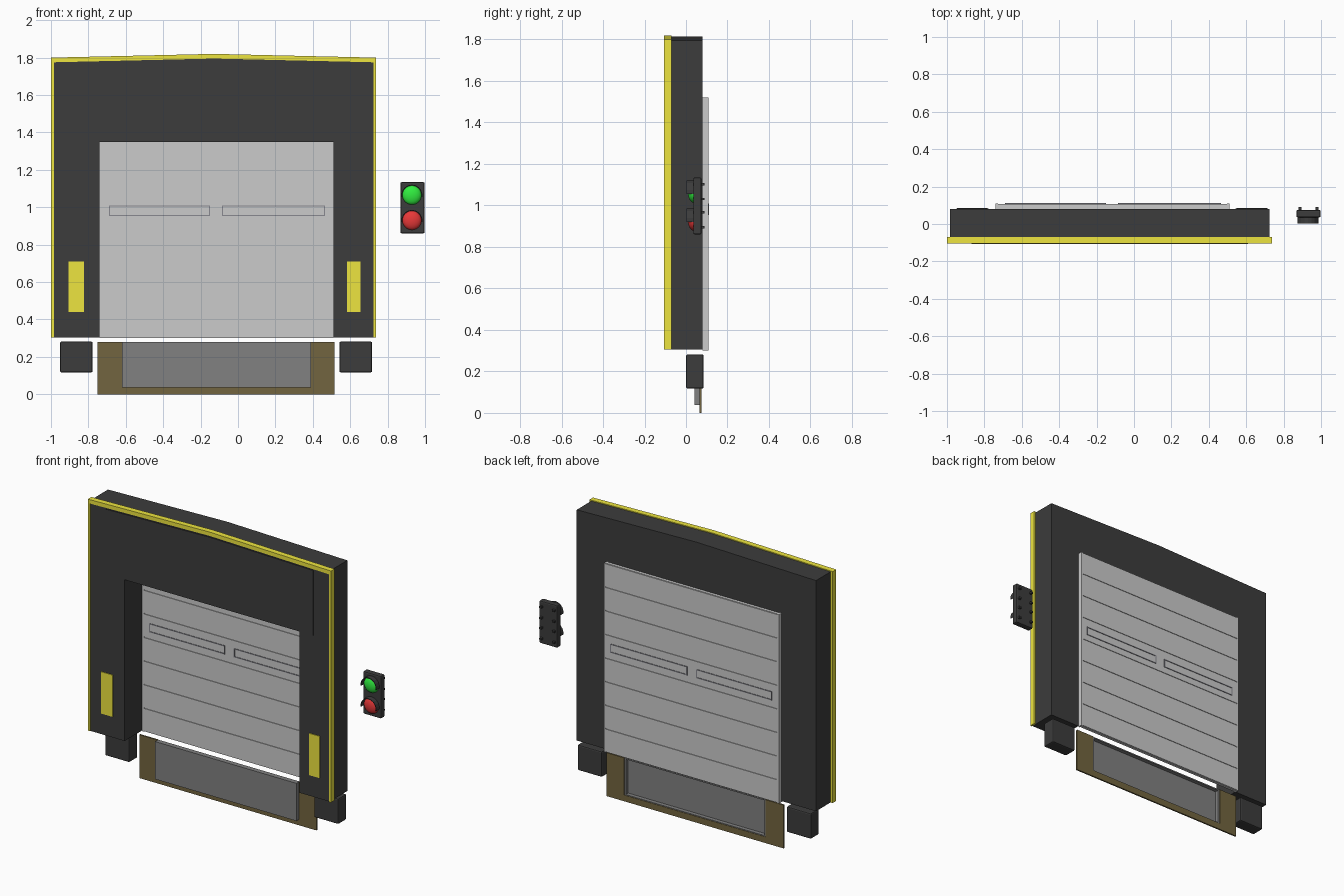
import bpy, bmesh, math
from mathutils import Matrix

if "Cube" in bpy.data.objects:
    bpy.data.objects.remove(bpy.data.objects["Cube"])


def mat(name, r, g, b):
    m = bpy.data.materials.new(name)
    m.diffuse_color = (r, g, b, 1)
    m.use_nodes = True
    m.node_tree.nodes["Principled BSDF"].inputs["Base Color"].default_value = m.diffuse_color
    return m


BLACK = mat("black", 0.045, 0.045, 0.045)
YELLOW = mat("yellow", 0.85, 0.78, 0.05)
BROWN = mat("brown", 0.17, 0.13, 0.05)
DARK = mat("dark_grey", 0.22, 0.22, 0.22)
GREY = mat("door_grey", 0.69, 0.69, 0.69)
TRIM = mat("window_trim", 0.25, 0.25, 0.28)
GREEN = mat("green", 0.03, 0.85, 0.05)
RED = mat("red", 0.8, 0.04, 0.04)


def finish(bm, name, m, bevel=0, smooth=False):
    bmesh.ops.recalc_face_normals(bm, faces=bm.faces)
    me = bpy.data.meshes.new(name)
    bm.to_mesh(me)
    bm.free()
    ob = bpy.data.objects.new(name, me)
    bpy.context.collection.objects.link(ob)
    me.materials.append(m)
    if bevel:
        mod = ob.modifiers.new("bevel", 'BEVEL')
        mod.width, mod.segments = bevel, 2
    if smooth:
        for p in me.polygons:
            p.use_smooth = True
    return ob


def boxes(name, m, *spans, bevel=0):
    # one object from boxes given as (x0, x1, y0, y1, z0, z1)
    bm = bmesh.new()
    for x0, x1, y0, y1, z0, z1 in spans:
        mx = Matrix.Translation(((x0 + x1) / 2, (y0 + y1) / 2, (z0 + z1) / 2))
        mx = mx @ Matrix.Diagonal((x1 - x0, y1 - y0, z1 - z0, 1))
        bmesh.ops.create_cube(bm, size=1, matrix=mx)
    return finish(bm, name, m, bevel)


def prism(name, m, outline, y0, y1, smooth=False):
    # front-view outline extruded in depth
    bm = bmesh.new()
    f = bm.faces.new([bm.verts.new((x, y0, z)) for x, z in outline])
    r = bmesh.ops.extrude_face_region(bm, geom=[f])
    for v in r["geom"]:
        if isinstance(v, bmesh.types.BMVert):
            v.co.y = y1
    return finish(bm, name, m)


# Shelter: side posts, gabled header and front curtain
for side, x0, x1 in (("left", -0.985, -0.74), ("right", 0.51, 0.725)):
    boxes(side + "_post", BLACK, (x0, x1, -0.07, 0.08, 0.305, 1.567))
    boxes(side + "_curtain", BLACK, (x0, x1, -0.1, -0.07, 0.305, 1.35))
prism("header_box", BLACK, [(-0.985, 1.5), (0.725, 1.5), (0.725, 1.795),
                            (-0.13, 1.815), (-0.985, 1.795)], -0.07, 0.08)
prism("header_curtain", BLACK, [(-0.985, 1.35), (0.725, 1.35), (0.725, 1.775),
                                (-0.13, 1.795), (-0.985, 1.775)], -0.1, -0.07)
prism("header_flap", BLACK, [(-0.87, 1.35), (0.61, 1.35), (0.61, 1.77),
                             (-0.13, 1.787), (-0.87, 1.77)], -0.106, -0.1)

# Yellow edge trim and guide markers
prism("edge_trim", YELLOW, [
    (-1, 0.305), (-0.985, 0.305), (-0.985, 1.775), (-0.13, 1.795), (0.725, 1.775),
    (0.725, 0.305), (0.738, 0.305), (0.738, 1.8), (-0.13, 1.82), (-1, 1.8)], -0.105, -0.069)
boxes("guide_markers", YELLOW, (-0.905, -0.823, -0.105, -0.099, 0.44, 0.71),
      (0.582, 0.655, -0.105, -0.099, 0.44, 0.71))

# Sectional door: core, side stiles and eight panels
rows, z0, h = 8, 0.3, 0.1525
boxes("door_core", GREY, (-0.74, 0.51, 0.085, 0.104, z0, z0 + rows * h))
boxes("door_panels", GREY, *[(-0.728, 0.498, 0.081, 0.108, z0 + i * h + 0.003,
                              z0 + (i + 1) * h - 0.003) for i in range(rows)])
boxes("door_stiles", GREY, *[(x, x + 0.012, 0.079, 0.109, z0, z0 + rows * h)
                             for x in (-0.74, 0.498)])

# Window frames, thin bars on both door faces
bars = []
for xa, xb in ((-0.69, -0.15), (-0.085, 0.465)):
    za, zb, t = 0.953, 1.01, 0.006
    for ya, yb in ((0.078, 0.082), (0.107, 0.111)):
        bars += [(xa, xb, ya, yb, za, za + t), (xa, xb, ya, yb, zb - t, zb),
                 (xa, xa + t, ya, yb, za + t, zb - t), (xb - t, xb, ya, yb, za + t, zb - t)]
boxes("window_frames", TRIM, *bars)

# Dock leveller: pit frame and shallow tray
boxes("leveller_frame", BROWN, (-0.75, -0.62, 0.065, 0.075, 0, 0.28),
      (0.39, 0.515, 0.065, 0.075, 0, 0.28), (-0.62, 0.39, 0.065, 0.075, 0, 0.04))
boxes("leveller_plate", DARK, (-0.62, 0.39, 0.04, 0.047, 0.037, 0.28),
      (-0.62, -0.61, 0.047, 0.072, 0.037, 0.28), (0.38, 0.39, 0.047, 0.072, 0.037, 0.28),
      (-0.61, 0.38, 0.047, 0.072, 0.037, 0.045), (-0.61, 0.38, 0.047, 0.072, 0.272, 0.28))

# Rubber bumpers
for side, x0 in (("left", -0.952), ("right", 0.542)):
    boxes(side + "_bumper", BLACK, (x0, x0 + 0.175, 0.0, 0.085, 0.117, 0.282), bevel=0.008)

# Traffic light: housing, latches, lenses and hoods
boxes("light_housing", BLACK, (0.868, 0.998, 0.035, 0.075, 0.86, 1.135), bevel=0.008)
boxes("light_latches", BLACK, *[(x, x + 0.016, 0.07, 0.09, z, z + 0.012)
                                for x in (0.88, 0.97) for z in (0.89, 0.96, 1.025, 1.095)])
for name, m, zc in (("green", GREEN, 1.065), ("red", RED, 0.93)):
    bm = bmesh.new()
    mx = Matrix.Translation((0.93, 0.035, zc)) @ Matrix.Diagonal((1, 0.5, 1, 1))
    bmesh.ops.create_uvsphere(bm, u_segments=24, v_segments=12, radius=0.051, matrix=mx)
    finish(bm, name + "_lens", m, smooth=True)
    arc = [math.radians(a) for a in range(-10, 191, 20)]
    ring = [(0.93 + r * math.cos(a), zc + r * math.sin(a))
            for r, seq in ((0.056, arc), (0.052, arc[::-1])) for a in seq]
    prism(name + "_hood", BLACK, ring, 0.003, 0.04)
